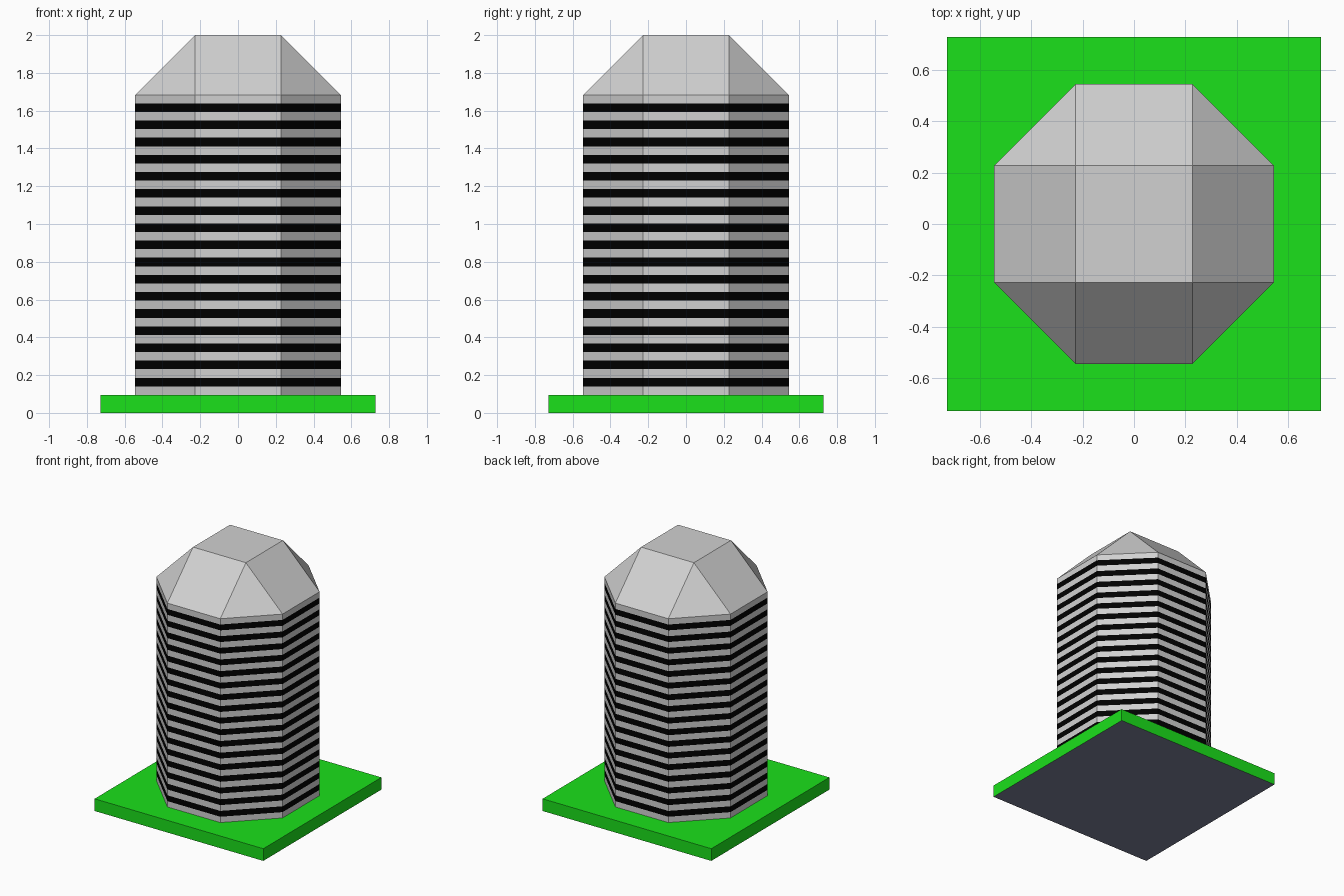
import bpy, bmesh, math

if "Cube" in bpy.data.objects:
    bpy.data.objects.remove(bpy.data.objects["Cube"])

def material(name, rgb):
    m = bpy.data.materials.new(name)
    m.diffuse_color = (*rgb, 1)
    m.use_nodes = True
    m.node_tree.nodes["Principled BSDF"].inputs["Base Color"].default_value = m.diffuse_color
    return m

GREY = material("grey concrete", (0.64, 0.64, 0.64))
BLACK = material("black window band", (0.0, 0.0, 0.0))
GREEN = material("grass green", (0.011, 0.75, 0.011))
SLATE = material("slate blue underside", (0.20, 0.216, 0.31))

def finish(bm, name, mats):
    bmesh.ops.remove_doubles(bm, verts=bm.verts, dist=1e-5)
    mesh = bpy.data.meshes.new(name)
    bm.to_mesh(mesh)
    bm.free()
    for m in mats:
        mesh.materials.append(m)
    obj = bpy.data.objects.new(name, mesh)
    bpy.context.collection.objects.link(obj)

def ring(bm, a, s, z):
    # eight-sided ring: half width a, half side s, counter-clockwise
    pts = [(a, -s), (a, s), (s, a), (-s, a), (-a, s), (-a, -s), (-s, -a), (s, -a)]
    return [bm.verts.new((x, y, z)) for x, y in pts]

def bridge(bm, low, high, mat=0):
    n = len(low)
    for i in range(n):
        j = (i + 1) % n
        f = bm.faces.new((low[i], low[j], high[j], high[i]))
        f.material_index = mat

A = 0.544                             # tower half width
S = 0.228                             # half side of the octagon
BASE, EAVE, TOP, BANDS = 0.095, 1.684, 2.0, 35

# Tower walls: alternating grey and black bands
bm = bmesh.new()
step = (EAVE - BASE) / BANDS
low = ring(bm, A, S, BASE)
for k in range(BANDS):
    high = ring(bm, A, S, BASE + step * (k + 1))
    bridge(bm, low, high, k % 2)
    low = high
finish(bm, "tower_walls", [GREY, BLACK])

# Roof: octagon closing in to a square flat top
bm = bmesh.new()
low = ring(bm, A, S, EAVE)
corners = [bm.verts.new((x * S, y * S, TOP)) for x, y in ((1, -1), (1, 1), (-1, 1), (-1, -1))]
for i in range(4):
    j = (i + 1) % 4
    a, b, c = low[2 * i], low[2 * i + 1], low[(2 * i + 2) % 8]
    bm.faces.new((a, b, corners[j], corners[i]))   # sloped side
    bm.faces.new((b, c, corners[j]))               # corner triangle
bm.faces.new(corners)
finish(bm, "roof", [GREY])

# Lawn slab: green with a slate underside
bm = bmesh.new()
bmesh.ops.create_cube(bm, size=1)
for v in bm.verts:
    v.co = (v.co.x * 1.455, v.co.y * 1.455, (v.co.z + 0.5) * BASE)
bm.normal_update()
for f in bm.faces:
    f.material_index = 1 if f.normal.z < -0.5 else 0
finish(bm, "lawn_slab", [GREEN, SLATE])
